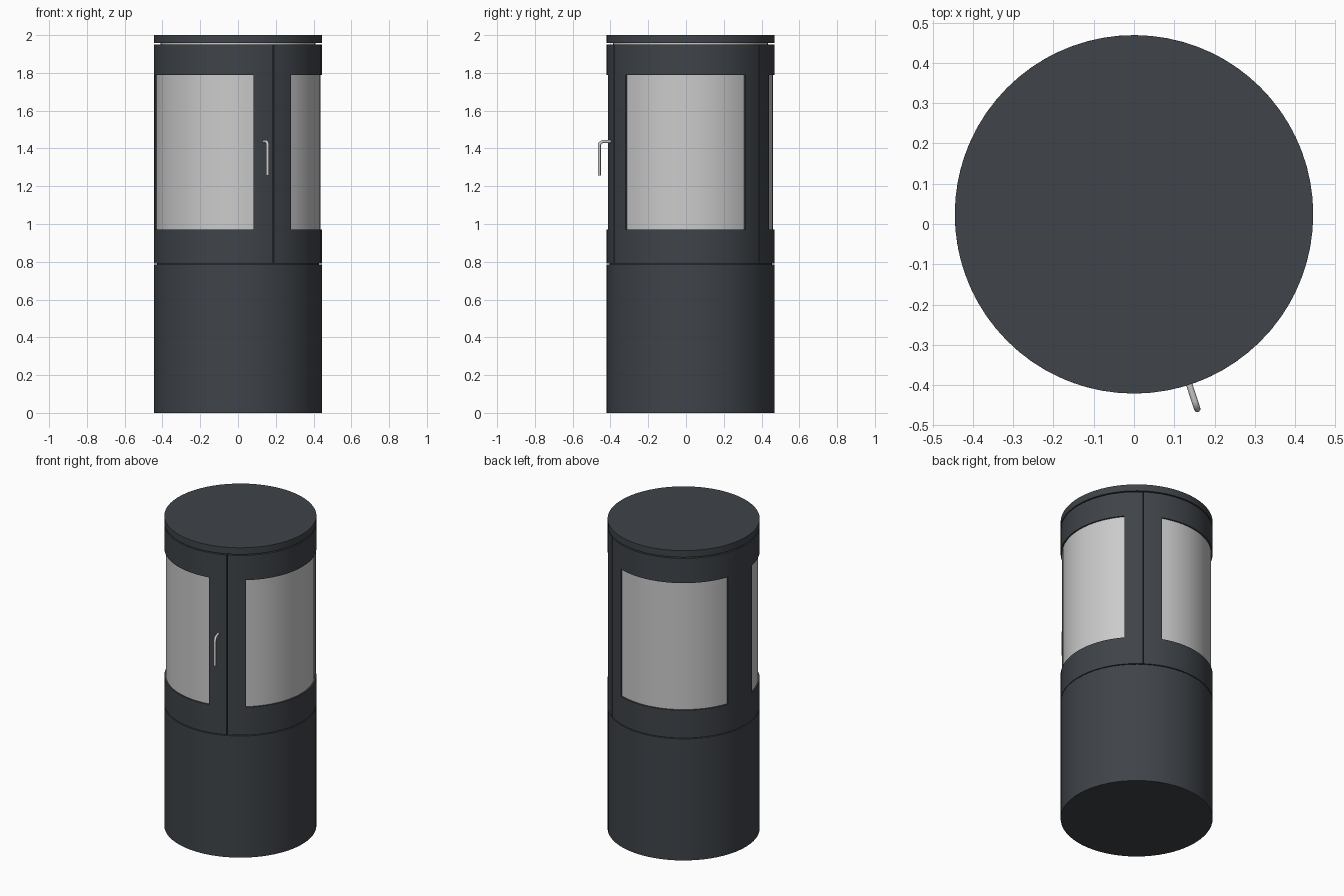
import bpy, bmesh, math
from mathutils import Vector

if "Cube" in bpy.data.objects:
    bpy.data.objects.remove(bpy.data.objects["Cube"])

CY, R = 0.024, 0.445          # axis y position and outer radius
POST, HALF = 120, 45.7        # window spacing and half width in degrees
SEAM = -65                    # angle of the visible door seam
Z0, ZW0, ZW1, Z1 = 0.79, 0.97, 1.79, 1.95

dark = bpy.data.materials.new("dark_steel")
dark.diffuse_color = (0.05, 0.057, 0.067, 1)
dark.use_nodes = True
dark.node_tree.nodes["Principled BSDF"].inputs["Base Color"].default_value = dark.diffuse_color


def smooth(ob):
    bpy.ops.object.select_all(action='DESELECT')
    ob.select_set(True)
    bpy.context.view_layer.objects.active = ob
    bpy.ops.object.shade_smooth_by_angle(angle=math.radians(30))


def drum(name, r, z0, z1, mat=None):
    bpy.ops.mesh.primitive_cylinder_add(vertices=64, radius=r, depth=z1 - z0,
                                        location=(0, CY, (z0 + z1) / 2))
    ob = bpy.context.object
    ob.name = name
    if mat:
        ob.data.materials.append(mat)
    smooth(ob)
    return ob


def polar(r, deg, z):
    a = math.radians(deg)
    return Vector((r * math.cos(a), CY + r * math.sin(a), z))


def curved_panel(name, r, thick, stops, levels, holes=(), mat=None):
    """Curved sheet through angle stops and heights; middle row is cut at holes."""
    angles = [stops[0]]
    for a, b in zip(stops, stops[1:]):
        n = max(1, round((b - a) / 5))
        angles += [a + (b - a) * i / n for i in range(1, n + 1)]
    bm = bmesh.new()
    grid = [[bm.verts.new(polar(r, a, z)) for z in levels] for a in angles]
    for i in range(len(angles) - 1):
        mid = (angles[i] + angles[i + 1]) / 2
        for j in range(len(levels) - 1):
            if j == 1 and any(lo < mid < hi for lo, hi in holes):
                continue
            bm.faces.new((grid[i][j], grid[i + 1][j], grid[i + 1][j + 1], grid[i][j + 1]))
    me = bpy.data.meshes.new(name)
    bm.to_mesh(me)
    bm.free()
    ob = bpy.data.objects.new(name, me)
    bpy.context.collection.objects.link(ob)
    if mat:
        me.materials.append(mat)
    smooth(ob)
    sol = ob.modifiers.new("thickness", 'SOLIDIFY')
    sol.thickness = thick
    sol.offset = -1
    bpy.ops.object.modifier_apply(modifier=sol.name)
    smooth(ob)
    return ob


# Body drums with shadow gaps between them
drum("base", R, 0, 0.785, dark)
drum("base_gap_core", 0.43, 0.78, Z0 + 0.001, dark)
drum("top_gap_core", 0.41, 1.93, 1.958)
drum("top_plate", R, 1.957, 2.0, dark)

# Window frames: one single-window side and one double-window side
centres = [SEAM + POST / 2 + POST * k for k in range(3)]
windows = [(c - HALF, c + HALF) for c in centres]
gap = 0.35
for name, start, end, holes in (
        ("side_frame", SEAM, SEAM + POST, windows[:1]),
        ("double_frame", SEAM + POST, SEAM + 360, windows[1:])):
    stops = [start + gap] + [a for h in holes for a in h] + [end - gap]
    curved_panel(name, R, 0.03, stops, (Z0, ZW0, ZW1, Z1), holes, dark)

# Curved glass panes, slightly recessed
for k, (lo, hi) in enumerate(windows):
    curved_panel(f"glass_{k + 1}", 0.436, 0.008, (lo, hi), (ZW0, ZW1))

# Bent handle rod
ang, tube, reach, bend, top = -72, 0.008, 0.508, 0.022, 1.436
path = [polar(0.435, ang, top)]
for i in range(7):
    t = math.radians(90 * i / 6)
    path.append(polar(reach - bend + bend * math.sin(t), ang, top - bend + bend * math.cos(t)))
path.append(polar(reach, ang, 1.258))
cu = bpy.data.curves.new("handle", 'CURVE')
cu.dimensions = '3D'
cu.bevel_depth = tube
cu.bevel_resolution = 3
cu.use_fill_caps = True
sp = cu.splines.new('POLY')
sp.points.add(len(path) - 1)
for p, co in zip(sp.points, path):
    p.co = (*co, 1)
sp.use_smooth = True
bpy.context.collection.objects.link(bpy.data.objects.new("handle", cu))
